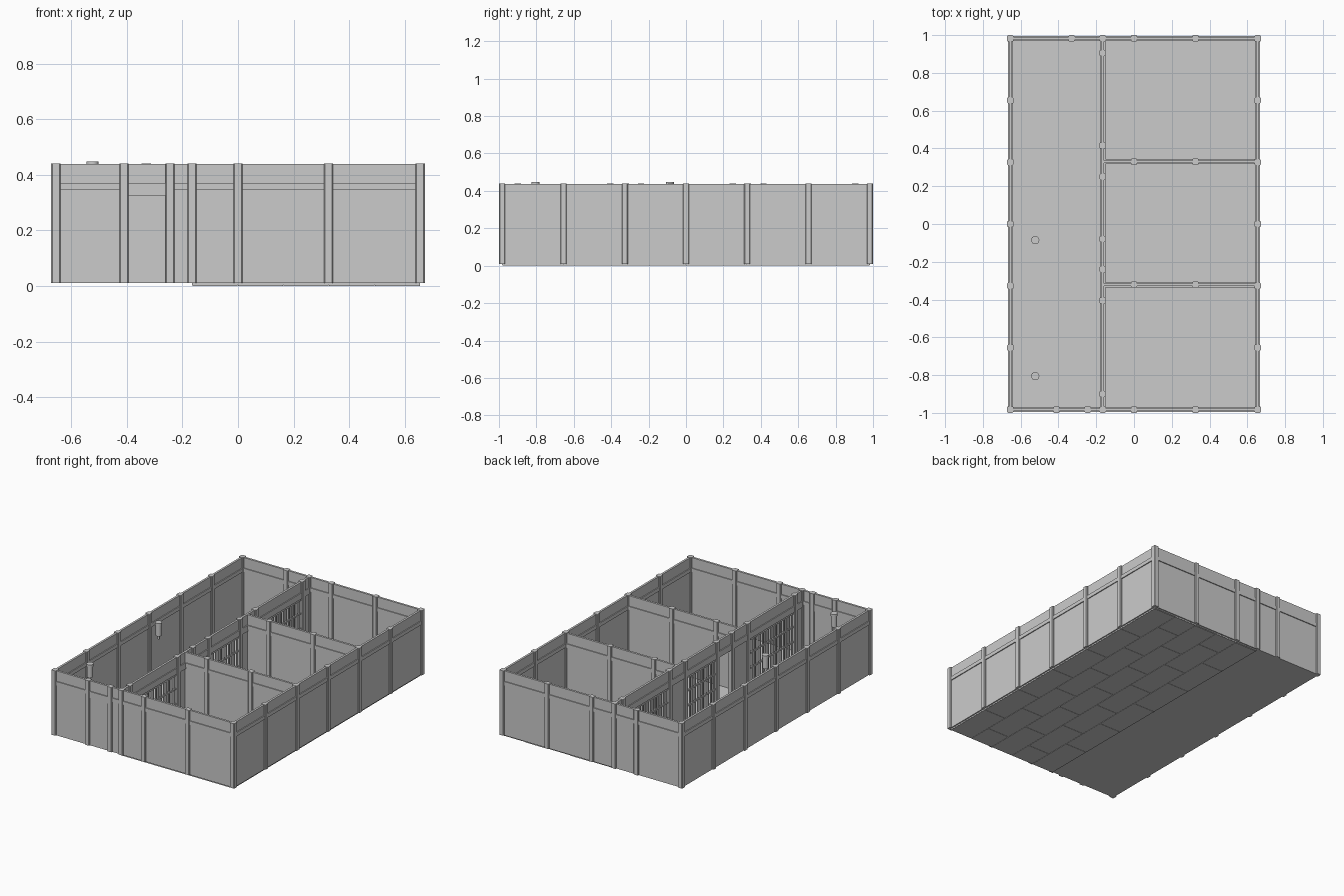
import bpy
import bmesh
from mathutils import Matrix, Vector

cube = bpy.data.objects.get("Cube")
if cube:
    bpy.data.objects.remove(cube, do_unlink=True)

grey = bpy.data.materials.new("concrete_grey")
grey.use_nodes = True
colour = (0.6, 0.6, 0.6, 1)
grey.diffuse_color = colour
grey.node_tree.nodes["Principled BSDF"].inputs["Base Color"].default_value = colour

BASE, TOP = 0.01, 0.44
BAND_LOW, BAND_HIGH = 0.345, 0.37
POST, BAND, PANEL = 0.033, 0.026, 0.014
EX, EY, MID = 0.655, 0.983, -0.165


def add_box(bm, lo, hi):
    lo, hi = Vector(lo), Vector(hi)
    matrix = Matrix.Translation((lo + hi) / 2) @ Matrix.Diagonal((*(hi - lo), 1))
    return bmesh.ops.create_cube(bm, size=1, matrix=matrix)["verts"]


def finish(name, bm):
    mesh = bpy.data.meshes.new(name)
    bm.to_mesh(mesh)
    bm.free()
    mesh.materials.append(grey)
    obj = bpy.data.objects.new(name, mesh)
    bpy.context.collection.objects.link(obj)
    return obj


def strip(bm, axis, line, a, b, z0, z1, thick):
    """Box running from a to b along an axis, centred on a line."""
    h = thick / 2
    if axis == "x":
        return add_box(bm, (a, line - h, z0), (b, line + h, z1))
    return add_box(bm, (line - h, a, z0), (line + h, b, z1))


def posts(name, places):
    bm = bmesh.new()
    h = POST / 2
    for x, y in places:
        verts = add_box(bm, (x - h, y - h, BASE), (x + h, y + h, TOP))
        uprights = [e for e in {e for v in verts for e in v.link_edges}
                    if abs(e.verts[0].co.z - e.verts[1].co.z) > 0.1]
        bmesh.ops.bevel(bm, geom=uprights, offset=0.004, segments=1, affect="EDGES")
    finish(name, bm)


def wall(name, axis, line, a, b, stops):
    bm = bmesh.new()
    strip(bm, axis, line, a, b, BASE, TOP - 0.002, PANEL)
    strip(bm, axis, line, a, b, BAND_LOW, BAND_HIGH, BAND)
    finish(name + "_wall", bm)
    posts(name + "_posts", [(s, line) if axis == "x" else (line, s) for s in stops])


# Outer shell
wall("front", "x", -EY, -EX, EX, [-0.41, -0.245, MID, 0, 0.325])
wall("back", "x", EY, -EX, EX, [-0.33, MID, 0, 0.325])
side_stops = [-0.655, -0.327, 0, 0.327, 0.655]
wall("left", "y", EX, -EY, EY, side_stops)
wall("right", "y", -EX, -EY, EY, side_stops)
posts("corner_posts", [(x, y) for x in (-EX, EX) for y in (-EY, EY)])

# Entrance lintel
bm = bmesh.new()
strip(bm, "x", -EY, -0.41, -0.245, 0.325, BAND_LOW, BAND)
finish("entrance_lintel", bm)

# Walls between the cells
for name, y in (("rear_divider", 0.33), ("front_divider", -0.322)):
    wall(name, "x", y, MID, EX, [0, 0.325])

# Corridor wall: solid piers, and a solid strip above the openings
bm = bmesh.new()
for a, b in ((-EY, -0.9), (-0.405, -0.24), (0.25, 0.415), (0.905, EY)):
    strip(bm, "y", MID, a, b, BASE, BAND_LOW, PANEL)
strip(bm, "y", MID, -EY, EY, BAND_LOW, TOP - 0.002, PANEL)
strip(bm, "y", MID, -EY, EY, BAND_LOW - 0.015, BAND_HIGH, BAND)
finish("corridor_wall", bm)
posts("corridor_posts", [(MID, y) for y in
                         (-0.9, -0.405, -0.24, -0.08, 0.25, 0.415, 0.905)])


# Barred cell fronts; the middle doorway stands open
def bars(name, a, b):
    bm = bmesh.new()
    count = round((b - a) / 0.028)
    for i in range(1, count):
        y = a + (b - a) * i / count
        strip(bm, "y", MID, y - 0.004, y + 0.004, BASE, BAND_LOW, 0.008)
    for z in (0.03, 0.13, 0.23, 0.32):
        strip(bm, "y", MID, a, b, z - 0.005, z + 0.005, 0.012)
    finish(name, bm)


bars("front_cell_bars", -0.9, -0.405)
bars("middle_cell_bars", -0.08, 0.25)
bars("rear_cell_bars", 0.415, 0.905)

# Floors
bm = bmesh.new()
add_box(bm, (-EX, -EY, BASE), (MID, EY, 0.02))
finish("corridor_floor", bm)
bm = bmesh.new()
add_box(bm, (MID, -EY, 0.003), (EX, EY, 0.02))
finish("cell_floor", bm)

# Staggered slabs under the cells
bm = bmesh.new()
rows, length, gap = 5, 0.327, 0.001
width = (EX - MID) / rows
for r in range(rows):
    y = -EY - (length / 2 if r % 2 else 0)
    while y < EY - 0.01:
        a, b = max(y, -EY), min(y + length, EY)
        x = MID + r * width
        add_box(bm, (x + gap, a + gap, 0), (x + width - gap, b - gap, 0.004))
        y += length
finish("floor_slabs", bm)

# Hanging corridor lamps
for name, y in (("front_lamp", -0.805), ("rear_lamp", -0.085)):
    bm = bmesh.new()
    for radius, z0, z1 in ((0.022, 0.432, 0.447), (0.019, 0.36, 0.432), (0.007, 0.335, 0.36)):
        bmesh.ops.create_cone(bm, cap_ends=True, segments=16, radius1=radius, radius2=radius,
                              depth=z1 - z0,
                              matrix=Matrix.Translation((-0.523, y, (z0 + z1) / 2)))
    lamp = finish(name, bm)
    bpy.ops.object.select_all(action="DESELECT")
    lamp.select_set(True)
    bpy.context.view_layer.objects.active = lamp
    bpy.ops.object.shade_smooth_by_angle()
